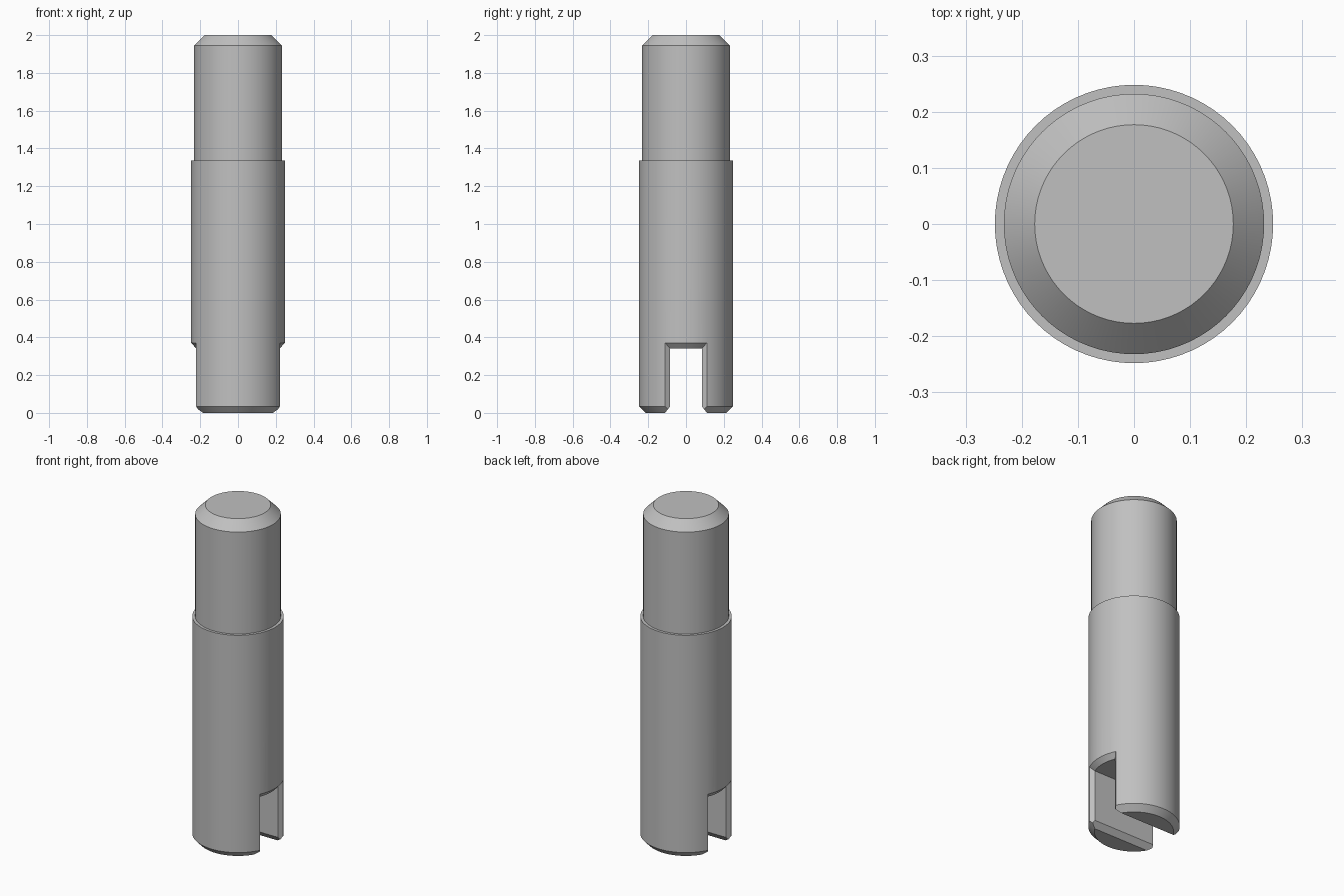
import bpy, bmesh, math

cube = bpy.data.objects.get("Cube")
if cube:
    bpy.data.objects.remove(cube, do_unlink=True)

RADIUS = 0.248
CHAMFER = 0.026
HALF_SLOT = 0.085
SLOT_TOP = 0.342

steel = bpy.data.materials.new("steel_grey")
steel.use_nodes = True
colour = (0.53, 0.53, 0.53, 1)
steel.diffuse_color = colour
steel.node_tree.nodes["Principled BSDF"].inputs["Base Color"].default_value = colour


def add_object(name, bm):
    bmesh.ops.recalc_face_normals(bm, faces=bm.faces[:])
    mesh = bpy.data.meshes.new(name)
    bm.to_mesh(mesh)
    bm.free()
    mesh.materials.append(steel)
    obj = bpy.data.objects.new(name, mesh)
    bpy.context.collection.objects.link(obj)
    return obj


def lathe(name, profile, steps=72):
    bm = bmesh.new()
    verts = [bm.verts.new((r, 0, z)) for r, z in profile]
    edges = [bm.edges.new(pair) for pair in zip(verts, verts[1:])]
    bmesh.ops.spin(bm, geom=verts + edges, cent=(0, 0, 0), axis=(0, 0, 1),
                   angle=2 * math.pi, steps=steps, use_duplicate=False)
    bmesh.ops.remove_doubles(bm, verts=bm.verts[:], dist=1e-5)
    # Merge the end fans into single flat caps
    ends = [v for v in bm.verts if abs(v.co.x) + abs(v.co.y) < 1e-4]
    bmesh.ops.dissolve_verts(bm, verts=ends)
    return add_object(name, bm)


def slot_cutter():
    """Through slot that flares outward at the foot."""
    flare = HALF_SLOT + 2 * CHAMFER
    side = [(HALF_SLOT, SLOT_TOP), (HALF_SLOT, 0.033), (flare, 0.033 - 0.066)]
    outline = side + [(-y, z) for y, z in reversed(side)]
    bm = bmesh.new()
    face = bm.faces.new([bm.verts.new((-0.4, y, z)) for y, z in outline])
    grown = bmesh.ops.extrude_face_region(bm, geom=[face])["geom"]
    bmesh.ops.translate(bm, vec=(0.8, 0, 0),
                        verts=[v for v in grown if isinstance(v, bmesh.types.BMVert)])
    return add_object("slot_cutter", bm)


def mouth_cutter(sign, columns=16):
    """Flared opening following the curve of the shaft."""
    def point(t, k):
        inner_y, outer_y = HALF_SLOT * t, (HALF_SLOT + CHAMFER) * t
        inner_x = math.sqrt((RADIUS - CHAMFER) ** 2 - inner_y ** 2)
        outer_x = math.sqrt(RADIUS ** 2 - outer_y ** 2)
        return (sign * (inner_x + k * (outer_x - inner_x)),
                inner_y + k * (outer_y - inner_y), SLOT_TOP + k * 0.029)

    bm = bmesh.new()
    loops = []
    for i in range(columns + 1):
        t = 2 * i / columns - 1
        near, far = point(t, -0.4), point(t, 1.5)
        ring = [near, far, (far[0], far[1], -0.1), (near[0], near[1], -0.1)]
        loops.append([bm.verts.new(p) for p in ring])
    for a, b in zip(loops, loops[1:]):
        for j in range(4):
            n = (j + 1) % 4
            bm.faces.new((a[j], a[n], b[n], b[j]))
    bm.faces.new(loops[0])
    bm.faces.new(loops[-1])
    return add_object("mouth_cutter", bm)


# Stepped shaft with chamfered ends
shaft = lathe("slotted_shaft", [(0, 0), (0.215, 0), (RADIUS, 0.035), (RADIUS, 1.335),
                                (0.232, 1.335), (0.232, 1.945), (0.177, 2), (0, 2)])

# Drive slot across the foot, open on both sides
bpy.context.view_layer.objects.active = shaft
for cutter in (slot_cutter(), mouth_cutter(1), mouth_cutter(-1)):
    cutter.hide_render = True
    cut = shaft.modifiers.new("cut", 'BOOLEAN')
    cut.operation = 'DIFFERENCE'
    cut.solver = 'EXACT'
    cut.object = cutter
    bpy.ops.object.modifier_apply(modifier=cut.name)
    bpy.data.objects.remove(cutter, do_unlink=True)

# Smooth round walls, crisp machined edges
bpy.ops.object.select_all(action='DESELECT')
shaft.select_set(True)
bpy.ops.object.shade_smooth_by_angle(angle=math.radians(25))
